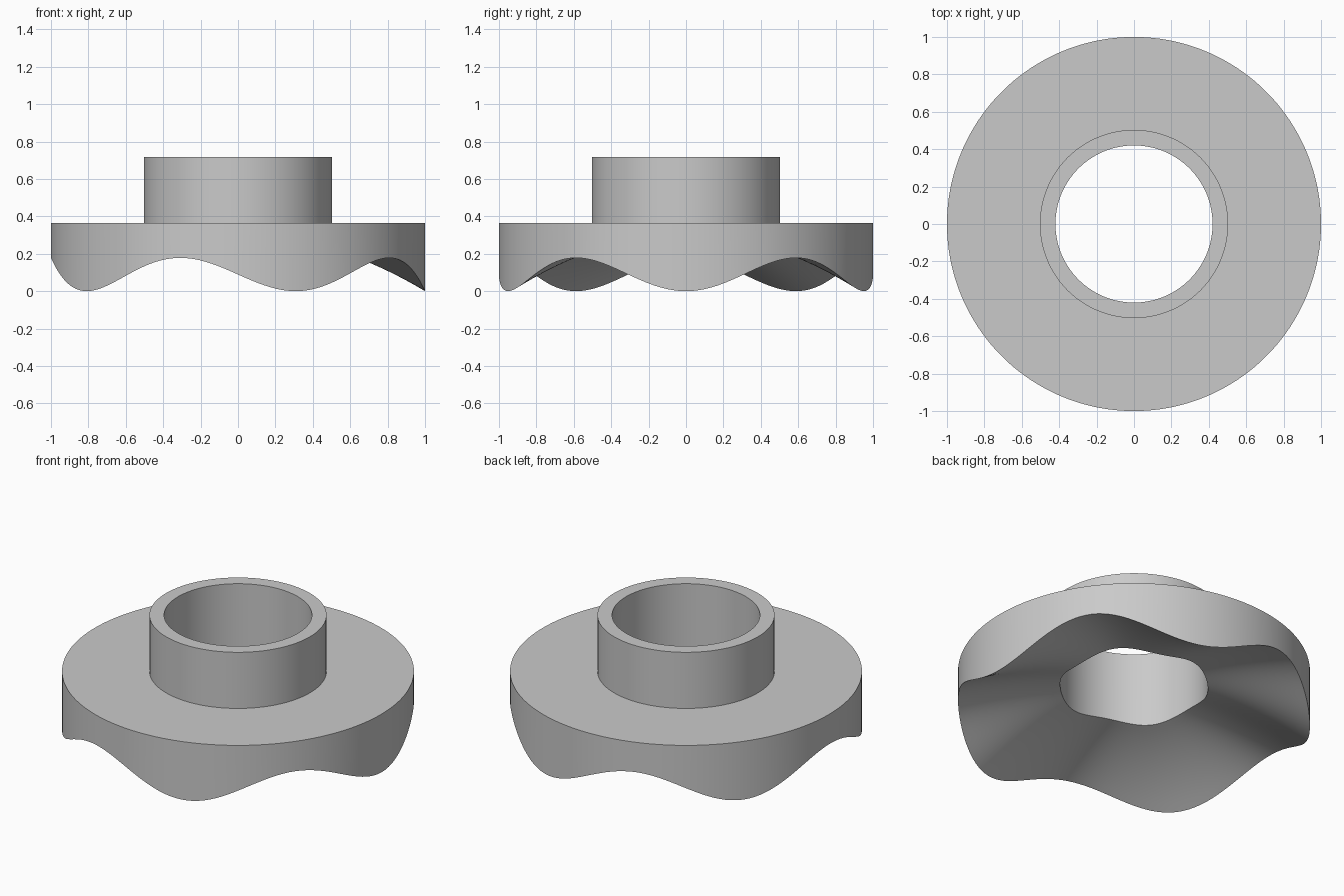
import bpy
import bmesh
from math import cos, sin, tau, radians

cube = bpy.data.objects.get("Cube")
if cube:
    bpy.data.objects.remove(cube, do_unlink=True)

SEGMENTS = 180
LOBES = 5
BORE, COLLAR, RIM = 0.42, 0.503, 1.0
FLANGE_TOP, COLLAR_TOP = 0.365, 0.717
WAVE = 0.089     # half the height of the wave at the rim
CROWN = 0.3      # height of the domed underside at the axis
STEPS = 12       # rings across the underside

# Plain grey material
grey = bpy.data.materials.new("plain grey")
grey.use_nodes = True
colour = (0.59, 0.59, 0.59, 1)
grey.diffuse_color = colour
grey.node_tree.nodes["Principled BSDF"].inputs["Base Color"].default_value = colour


def underside(radius, angle):
    """Height of the wavy dome under the flange."""
    rim_height = WAVE * (1 - cos(LOBES * angle))
    return CROWN + (rim_height - CROWN) * (radius / RIM) ** 2


# Closed cross-section: radius and height, None following the wavy underside
section = [(BORE + (RIM - BORE) * s / STEPS, None) for s in range(STEPS + 1)]
section += [
    (RIM, FLANGE_TOP), (COLLAR, FLANGE_TOP),
    (COLLAR, COLLAR_TOP), (BORE, COLLAR_TOP),
]

# Revolve the section into one solid cam with its collar
bm = bmesh.new()
rings = []
for i in range(SEGMENTS):
    a = tau * i / SEGMENTS
    rings.append([
        bm.verts.new((r * cos(a), r * sin(a), underside(r, a) if z is None else z))
        for r, z in section
    ])
for i, ring in enumerate(rings):
    following = rings[(i + 1) % SEGMENTS]
    for j in range(len(section)):
        k = (j + 1) % len(section)
        bm.faces.new((ring[j], following[j], following[k], ring[k]))
bmesh.ops.recalc_face_normals(bm, faces=bm.faces)

mesh = bpy.data.meshes.new("wavy_face_cam")
bm.to_mesh(mesh)
bm.free()
mesh.materials.append(grey)
cam = bpy.data.objects.new("wavy_face_cam", mesh)
bpy.context.collection.objects.link(cam)

# Smooth round walls with crisp edges
bpy.ops.object.select_all(action="DESELECT")
cam.select_set(True)
bpy.context.view_layer.objects.active = cam
bpy.ops.object.shade_smooth_by_angle(angle=radians(30))
